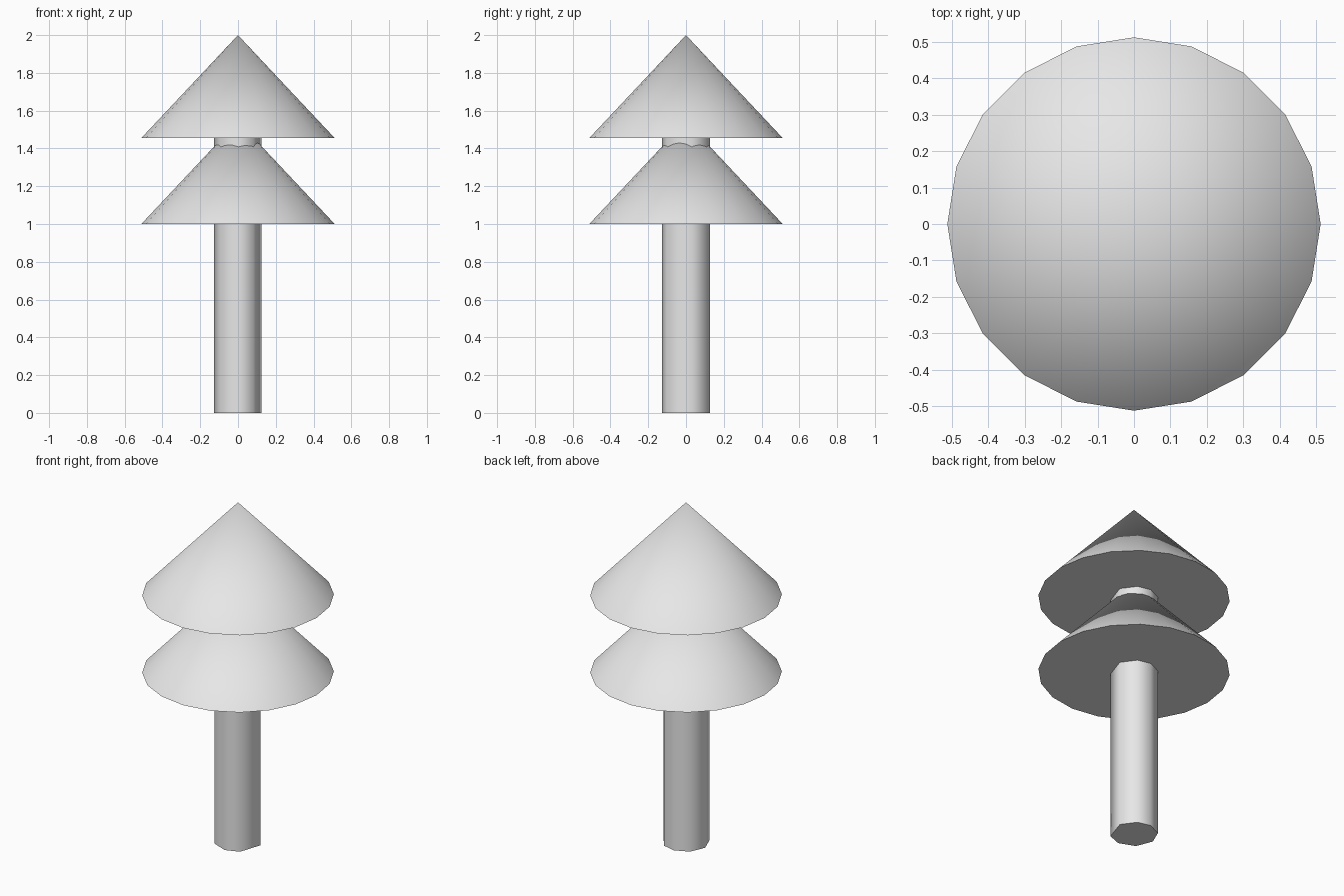
import bpy
import bmesh
from math import radians, sin, cos

cube = bpy.data.objects.get("Cube")
if cube:
    bpy.data.objects.remove(cube)

# One plain grey for everything
grey = bpy.data.materials.new("light_grey")
grey.use_nodes = True
colour = (0.8, 0.8, 0.8, 1.0)
grey.diffuse_color = colour
grey.node_tree.nodes["Principled BSDF"].inputs["Base Color"].default_value = colour


def finish(bm, name):
    """Turn a bmesh into a smooth object with sharp rims."""
    bmesh.ops.recalc_face_normals(bm, faces=bm.faces[:])
    mesh = bpy.data.meshes.new(name)
    bm.to_mesh(mesh)
    bm.free()
    mesh.materials.append(grey)
    obj = bpy.data.objects.new(name, mesh)
    bpy.context.collection.objects.link(obj)
    bpy.ops.object.select_all(action="DESELECT")
    obj.select_set(True)
    bpy.context.view_layer.objects.active = obj
    bpy.ops.object.shade_smooth_by_angle(angle=radians(75))


def foliage(name, base, height=0.545, radius=0.512, sides=20):
    bm = bmesh.new()
    rim = [bm.verts.new((radius * cos(radians(360 * i / sides)),
                         radius * sin(radians(360 * i / sides)), base))
           for i in range(sides)]
    tip = bm.verts.new((0, 0, base + height))
    bm.faces.new(rim)
    for i in range(sides):
        bm.faces.new((rim[i], rim[(i + 1) % sides], tip))
    finish(bm, name)


# Trunk: slightly irregular eight-sided post, hidden top inside the upper cone
bm = bmesh.new()
angles = [-50, 14, 58, 94, 135, 178, 225, 271]
outline = [bm.verts.new((0.128 * cos(radians(a)), 0.128 * sin(radians(a)), 0))
           for a in angles]
base = bm.faces.new(outline)
top = bmesh.ops.extrude_face_region(bm, geom=[base], use_keep_orig=True)
for v in top["geom"]:
    if isinstance(v, bmesh.types.BMVert):
        v.co.z = 1.5
finish(bm, "trunk")

# Two stacked foliage cones
foliage("lower_foliage", 1.0)
foliage("upper_foliage", 1.455)
